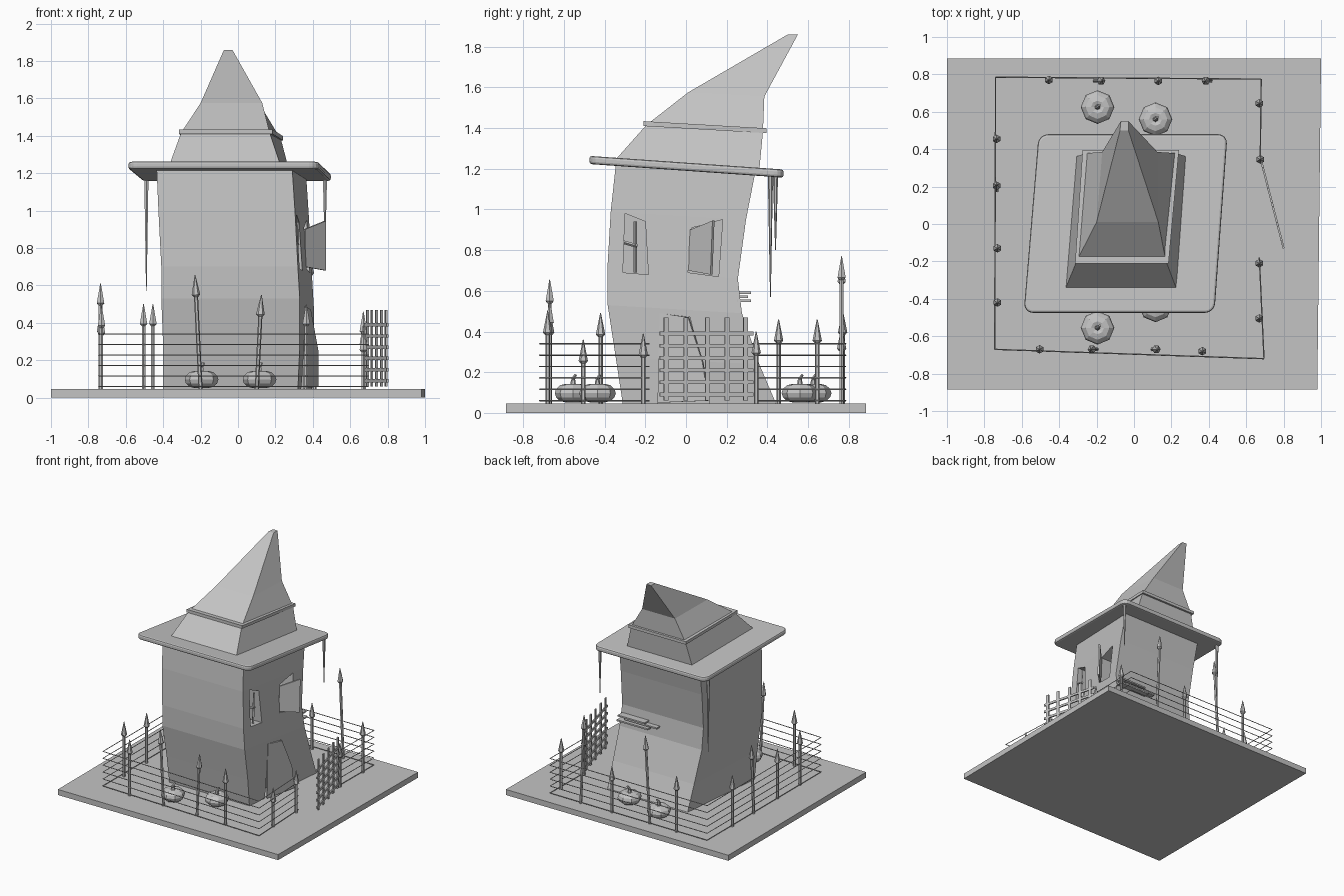
import bpy, bmesh, math
from mathutils import Vector, Matrix

cube = bpy.data.objects.get("Cube")
if cube:
    bpy.data.objects.remove(cube, do_unlink=True)

GREY = (0.55, 0.55, 0.55, 1)
grey = bpy.data.materials.new("plain_grey")
grey.use_nodes = True
grey.diffuse_color = GREY
grey.node_tree.nodes["Principled BSDF"].inputs["Base Color"].default_value = GREY
GROUND = 0.045


def finish(bm, name):
    bmesh.ops.recalc_face_normals(bm, faces=bm.faces)
    mesh = bpy.data.meshes.new(name)
    bm.to_mesh(mesh)
    bm.free()
    mesh.materials.append(grey)
    obj = bpy.data.objects.new(name, mesh)
    bpy.context.collection.objects.link(obj)
    return obj


def add_loft(bm, rings):
    """Skin matching rings of points and cap both ends."""
    loops = [[bm.verts.new(p) for p in ring] for ring in rings]
    n = len(loops[0])
    for a, b in zip(loops, loops[1:]):
        for i in range(n):
            bm.faces.new((a[i], a[(i + 1) % n], b[(i + 1) % n], b[i]))
    bm.faces.new(loops[0][::-1])
    bm.faces.new(loops[-1])


def loft(name, rings):
    bm = bmesh.new()
    add_loft(bm, rings)
    return finish(bm, name)


def panel(name, points, offset):
    return loft(name, [points, [Vector(p) + Vector(offset) for p in points]])


def add_rod(bm, a, b, r1, r2=None, sides=6):
    """Straight or tapered rod between two points."""
    a, b = Vector(a), Vector(b)
    d = b - a
    m = Matrix.Translation((a + b) / 2) @ d.to_track_quat("Z", "Y").to_matrix().to_4x4()
    bmesh.ops.create_cone(bm, cap_ends=True, segments=sides, radius1=r1,
                          radius2=r1 if r2 is None else r2, depth=d.length, matrix=m)


def plan_ring(front, back, tilt=0.0):
    """Four-cornered ring: each end is (left x, right x, y, z)."""
    (fl, fr, fy, fz), (bl, br, by, bz) = front, back
    return [(fl, fy, fz), (fr, fy, fz), (br, by, bz), (bl, by, bz)]


# Ground slab
panel("ground_slab", [(-1, -.885, 0), (.98, -.885, 0), (1, .885, 0), (-1, .885, 0)],
      (0, 0, GROUND))

# Crooked tower: left x, right x, front y, front z, back y, back z
SHIFT = 0.075
tower_rows = [
    (-.40, .32, -.31, .04, .445, .04),
    (-.40, .33, -.345, .27, .36, .24),
    (-.41, .33, -.385, .53, .275, .49),
    (-.41, .32, -.387, .70, .255, .66),
    (-.425, .305, -.37, .99, .295, .95),
    (-.435, .29, -.345, 1.22, .34, 1.18),
]
tower = loft("tower", [plan_ring((l, r, fy, fz), (l + SHIFT, r + SHIFT, by, bz))
                       for l, r, fy, fz, by, bz in tower_rows])

# Window and doorway recesses, outlined as (y, z) on the side wall
openings = {
    "front_window_cutter": [(-.31, .69), (-.185, .68), (-.20, .94), (-.30, .98)],
    "back_window_cutter": [(.01, .69), (.16, .67), (.18, .95), (.03, .91)],
    "doorway_cutter": [(-.14, .03), (.12, .03), (.02, .47), (-.13, .49)],
}
for name, outline in openings.items():
    cutter = panel(name, [(.24, y, z) for y, z in outline], (.4, 0, 0))
    cutter.hide_render = True
    cutter.hide_viewport = True
    mod = tower.modifiers.new(name, "BOOLEAN")
    mod.operation = "DIFFERENCE"
    mod.solver = "EXACT"
    mod.object = cutter

# Broken boards in the window, open shutter and sagging door
bm = bmesh.new()
for a, b in (((.31, -.31, .84), (.32, -.24, .82)), ((.31, -.25, .69), (.32, -.25, .94))):
    add_rod(bm, a, b, .009, sides=4)
finish(bm, "window_bars")
panel("shutter", [(.36, .01, .70), (.47, .12, .68), (.47, .13, .945), (.36, .02, .90)],
      (-.01, .01, 0))
panel("door", [(.36, -.14, .05), (.43, .11, .06), (.43, .08, .25), (.39, .01, .47),
               (.36, -.13, .49)], (-.012, .006, 0))

# Loose boards on the back wall
for i, (x1, x2) in enumerate([(.12, .40), (.05, .34), (.15, .39)]):
    z = .545 + .02 * i
    panel(f"back_board_{i + 1}", [(x1, .25, z), (x2, .25, z), (x2, .25, z + .012),
                                  (x1, .25, z + .012)], (0, .07 - .015 * (i % 2), 0))


def slope(y):
    return 1.19 - .07 * y


# Tilted brim with rounded corners
bm = bmesh.new()
corners = [(-.59, -.475), (.43, -.475), (.50, .48), (-.51, .48)]
add_loft(bm, [[(x, y, slope(y) + h) for x, y in corners] for h in (0, .04)])
upright = [e for e in bm.edges
           if all(abs((e.verts[0].co - e.verts[1].co)[k]) < 1e-4 for k in (0, 1))]
bmesh.ops.bevel(bm, geom=upright, offset=.05, segments=4, profile=.5, affect="EDGES")
brim = finish(bm, "brim")
bevel = brim.modifiers.new("soft_edge", "BEVEL")
bevel.width = .012
bevel.segments = 2
bevel.limit_method = "ANGLE"
bevel.angle_limit = math.radians(50)

# Bent roof
loft("roof", [
    plan_ring((-.37, .23, -.355, 1.235), (-.31, .28, .36, 1.19)),
    plan_ring((-.305, .17, -.195, 1.415), (-.26, .23, .378, 1.38)),
    plan_ring((-.20, .13, .01, 1.575), (-.17, .125, .385, 1.555)),
    plan_ring((-.075, -.03, .50, 1.86), (-.07, -.03, .55, 1.86)),
])
band = plan_ring((-.315, .185, -.21, 1.41), (-.275, .24, .395, 1.375))
panel("roof_band", band, (0, 0, .024))

# Drips under the back corners of the brim
for name, x, y, low in (("long_drip", -.49, .415, .57), ("short_drip", .465, .44, .80)):
    bm = bmesh.new()
    add_rod(bm, (x, y, low), (x, y, 1.18), .002, .013)
    finish(bm, name)

# Spear posts: base x, base y, tip height, lean in x, lean in y
posts = [
    (-.455, .77, .50, 0, 0), (-.21, .765, .75, .04, 0), (.13, .765, .42, 0, 0),
    (.41, .765, .77, -.03, 0), (-.735, .455, .46, 0, 0), (-.735, .18, .61, 0, .03),
    (-.73, -.13, .45, 0, 0), (-.73, -.42, .49, 0, 0), (-.505, -.67, .50, 0, 0),
    (-.20, -.67, .655, -.03, 0), (.10, -.67, .55, .025, 0), (.365, -.68, .50, 0, 0),
    (.67, .645, .46, 0, 0), (.675, .345, .40, 0, 0), (.67, -.21, .39, 0, 0),
    (.67, -.505, .36, 0, 0),
]
bm = bmesh.new()
for x, y, top, dx, dy in posts:
    base, tip = Vector((x, y, GROUND - .005)), Vector((x + dx, y + dy, top))
    axis = (tip - base).normalized()
    head = tip - axis * .105
    add_rod(bm, base, head, .011)
    add_rod(bm, head - axis * .012, head, .012, .023)
    add_rod(bm, head, tip, .023, .002)
finish(bm, "spear_posts")

# Fence wires
path = [(.675, .35), (.68, .775), (-.74, .785), (-.745, -.67), (.695, -.72), (.67, -.18)]
bm = bmesh.new()
for row in range(6):
    z = .06 + .056 * row
    for a, b in zip(path, path[1:]):
        add_rod(bm, (*a, z), (*b, z), .0035, sides=4)
finish(bm, "fence_wires")

# Lattice gate standing open
hinge, swing = Vector((.682, .33, 0)), Vector((.118, -.46, 0))
side = swing.normalized() * .011
thick = Vector((.01, .0025, 0))


def add_slat(bm, a, b, half):
    add_loft(bm, [[p - half - thick / 2, p + half - thick / 2, p + half + thick / 2,
                   p - half + thick / 2] for p in (a, b)])


bm = bmesh.new()
for t in (.08, .28, .49, .72, .93):
    foot = hinge + swing * t
    add_slat(bm, foot + Vector((0, 0, .06)), foot + Vector((0, 0, .47)), side)
for row in range(6):
    lift = Vector((0, 0, .09 + .06 * row))
    add_slat(bm, hinge + lift, hinge + swing + lift, Vector((0, 0, .009)))
finish(bm, "lattice_gate")

# Ribbed pumpkins with bent stems
pumpkins = [(-.195, .625), (.115, .56), (-.195, -.555), (.115, -.435)]
for i, (x, y) in enumerate(pumpkins):
    bm = bmesh.new()
    bmesh.ops.create_uvsphere(bm, u_segments=16, v_segments=8, radius=1)
    for v in bm.verts:
        turn = round(math.atan2(v.co.y, v.co.x) / (math.pi / 8))
        r = .09 if turn % 2 == 0 else .083
        dip = .02 * max(0, 1 - v.co.xy.length * 2)
        v.co = Vector((v.co.x * r, v.co.y * r, v.co.z * .055 - math.copysign(dip, v.co.z)))
        v.co += Vector((x, y, .097))
    knee = Vector((x, y, .165))
    add_rod(bm, (x, y, .125), knee, .016, .010)
    add_rod(bm, knee, knee + Vector((.012, .012, .022)), .010, .007)
    finish(bm, f"pumpkin_{i + 1}")
